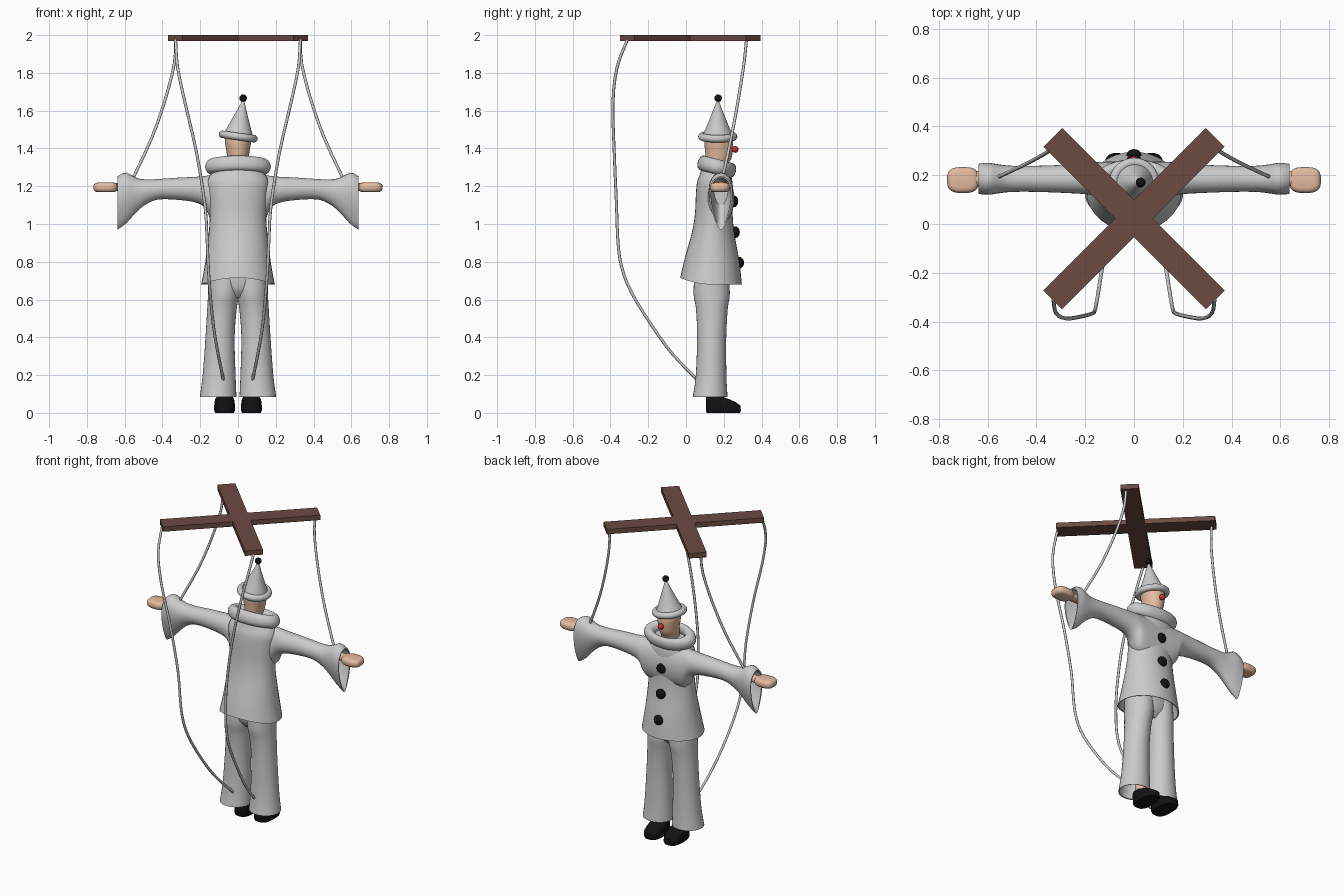
import bpy, bmesh, math
from mathutils import Vector, Matrix

if "Cube" in bpy.data.objects:
    bpy.data.objects.remove(bpy.data.objects["Cube"])


def material(name, rgb):
    m = bpy.data.materials.new(name)
    m.diffuse_color = (*rgb, 1)
    m.use_nodes = True
    m.node_tree.nodes["Principled BSDF"].inputs["Base Color"].default_value = m.diffuse_color
    return m


SKIN = material("skin", (0.78, 0.50, 0.35))
WOOD = material("wood", (0.15, 0.07, 0.055))
BLACK = material("black", (0.006, 0.006, 0.006))
RED = material("red", (0.6, 0.03, 0.03))


def finish(name, bm, mat=None, angle=45):
    bmesh.ops.recalc_face_normals(bm, faces=bm.faces)
    me = bpy.data.meshes.new(name)
    bm.to_mesh(me)
    bm.free()
    me.shade_smooth()
    me.set_sharp_from_angle(angle=math.radians(angle))
    if mat:
        me.materials.append(mat)
    ob = bpy.data.objects.new(name, me)
    bpy.context.collection.objects.link(ob)
    return ob


def refine(rows, steps=3):
    """Catmull-Rom interpolation between rows of numbers."""
    out = []
    for i in range(len(rows) - 1):
        a, b, c, d = (rows[min(max(i + k, 0), len(rows) - 1)] for k in (-1, 0, 1, 2))
        for j in range(steps):
            t = j / steps
            out.append(tuple(0.5 * (2 * q + (r - p) * t + (2 * p - 5 * q + 4 * r - s) * t * t
                                    + (3 * q - p - 3 * r + s) * t ** 3)
                             for p, q, r, s in zip(a, b, c, d)))
    return out + [tuple(rows[-1])]


def loft(name, rings, mat=None, closed=False, angle=45):
    bm = bmesh.new()
    loops = [[bm.verts.new(p) for p in r] for r in rings]
    n = len(loops[0])
    for a, b in list(zip(loops, loops[1:])) + ([(loops[-1], loops[0])] if closed else []):
        for i in range(n):
            j = (i + 1) % n
            bm.faces.new((a[i], a[j], b[j], b[i]))
    if not closed:
        bm.faces.new(loops[0])
        bm.faces.new(loops[-1])
    return finish(name, bm, mat, angle)


def flat_ring(z, cx, cy, rx, ry, lift=0, p=2, n=32):
    """Horizontal ring; lift raises its rear, p squares it off."""
    pts = []
    for i in range(n):
        t = 2 * math.pi * i / n
        c, s = math.cos(t), math.sin(t)
        e = 2 / p
        pts.append((cx + rx * math.copysign(abs(c) ** e, c),
                    cy + ry * math.copysign(abs(s) ** e, s),
                    z + lift * max(0, -s) ** 2))
    return pts


def arm_ring(x, lo, hi, ry, k, n=28):
    """Upright ring across the arm; k narrows its lower end."""
    pts = []
    for i in range(n):
        t = 2 * math.pi * i / n
        pts.append((x, 0.185 + ry * math.cos(t) * (1 + k * math.sin(t)),
                    (lo + hi) / 2 + (hi - lo) / 2 * math.sin(t)))
    return pts


def ball(name, loc, r, mat, squash=1):
    bm = bmesh.new()
    bmesh.ops.create_uvsphere(bm, u_segments=20, v_segments=12, radius=r,
                              matrix=Matrix.Translation(loc) @ Matrix.Diagonal((1, squash, 1, 1)))
    return finish(name, bm, mat)


def string(name, pts):
    cu = bpy.data.curves.new(name, 'CURVE')
    cu.dimensions = '3D'
    cu.bevel_depth = 0.008
    cu.bevel_resolution = 2
    cu.use_fill_caps = True
    pts = refine(pts)
    sp = cu.splines.new('POLY')
    sp.points.add(len(pts) - 1)
    for q, p in zip(sp.points, pts):
        q.co = (*p, 1)
    bpy.context.collection.objects.link(bpy.data.objects.new(name, cu))


# Crossed control bars
for s, nm in ((1, "control_bar_a"), (-1, "control_bar_b")):
    bm = bmesh.new()
    bmesh.ops.create_cube(bm, size=1, matrix=Matrix.Translation((0, 0.022, 1.984))
                          @ Matrix.Rotation(s * math.pi / 4, 4, 'Z')
                          @ Matrix.Diagonal((0.942, 0.108, 0.032, 1)))
    finish(nm, bm, WOOD)

# Coat with a flared hollow hem
coat = refine([(0.68, 0, 0.1325, 0.195, 0.163, 0.035), (0.80, 0, 0.137, 0.173, 0.146, 0.01),
               (0.95, 0, 0.143, 0.155, 0.113, 0), (1.05, 0, 0.147, 0.15, 0.1, 0),
               (1.15, 0, 0.15, 0.157, 0.098, 0), (1.22, 0, 0.152, 0.162, 0.094, 0),
               (1.26, 0, 0.155, 0.145, 0.083, 0), (1.30, 0, 0.155, 0.11, 0.07, 0)])
fold = [(0.80, 0, 0.137, 0.158, 0.13, 0.01), (0.682, 0, 0.1325, 0.188, 0.156, 0.035)]
loft("coat", [flat_ring(*r) for r in fold + coat])

# Ruff collar, tipped forward
ring = []
for i in range(16):
    a = 2 * math.pi * i / 16
    ring.append(flat_ring(0.04 * math.sin(a), 0, 0, 0.137 + 0.037 * math.cos(a),
                          0.08 + 0.024 * math.cos(a), n=40))
collar = loft("ruff_collar", ring, closed=True)
collar.location = (0, 0.163, 1.303)
collar.rotation_euler = (math.radians(-15), 0, 0)

# Head and nose
loft("head", [flat_ring(*r) for r in refine([
    (1.24, 0, 0.155, 0.055, 0.055), (1.31, 0, 0.16, 0.052, 0.058), (1.345, 0, 0.172, 0.055, 0.068),
    (1.40, 0, 0.174, 0.064, 0.074), (1.44, 0, 0.172, 0.069, 0.075), (1.49, 0, 0.17, 0.06, 0.06)])], SKIN)
ball("nose", (0, 0.26, 1.395), 0.018, RED)

# Leaning hat: cone, rolled brim and pompom
tilt = (0, math.radians(8), 0)
cone = loft("hat_cone", [flat_ring(z, 0, 0, r, r) for z, r in refine(
    [(0, 0.084), (0.06, 0.058), (0.13, 0.03), (0.19, 0.007)])])
brim = loft("hat_brim", [flat_ring(0.02 * math.sin(a), 0, 0, *[0.084 + 0.02 * math.cos(a)] * 2)
                         for a in [2 * math.pi * i / 14 for i in range(14)]], closed=True)
for ob, z in ((cone, 1.46), (brim, 1.463)):
    ob.location = (0.001, 0.168, z)
    ob.rotation_euler = tilt
ball("hat_pompom", (0.027, 0.17, 1.666), 0.02, BLACK)

# Coat buttons
for i, (y, z) in enumerate(((0.252, 1.12), (0.26, 0.957), (0.282, 0.795))):
    ball(f"button_{i + 1}", (0, y, z), 0.031, BLACK, 0.8)

# Trouser seat
loft("trouser_seat", [flat_ring(*r) for r in refine([
    (0.61, 0, 0.137, 0.06, 0.05), (0.65, 0, 0.137, 0.12, 0.08),
    (0.70, 0, 0.137, 0.15, 0.09), (0.76, 0, 0.137, 0.15, 0.092)])])

for s, side in ((-1, "left"), (1, "right")):
    # Sleeve ending in a drooping open cuff
    sleeve = refine([(0, 1.0, 1.262, 0.07, 0), (0.13, 1.01, 1.26, 0.07, 0), (0.17, 1.08, 1.255, 0.066, 0),
                     (0.22, 1.113, 1.25, 0.061, 0), (0.32, 1.128, 1.245, 0.056, 0),
                     (0.42, 1.13, 1.238, 0.053, 0), (0.48, 1.108, 1.236, 0.053, 0.1),
                     (0.53, 1.07, 1.242, 0.055, 0.2), (0.59, 1.005, 1.272, 0.062, 0.35)])
    sleeve += [(0.615, 0.985, 1.268, 0.061, 0.38), (0.638, 0.97, 1.252, 0.058, 0.4),
               (0.636, 0.98, 1.245, 0.051, 0.4), (0.59, 1.03, 1.24, 0.046, 0.35),
               (0.54, 1.10, 1.225, 0.036, 0.2)]
    loft(side + "_sleeve", [arm_ring(s * r[0], *r[1:]) for r in sleeve])

    # Mitten hand and wrist
    hand = []
    for i in range(9):
        a = math.pi * (i - 4) / 9
        c = math.cos(a) ** 0.5
        hand.append(flat_ring(1.194 + 0.026 * math.sin(a), s * 0.701, 0.18,
                              0.025 + 0.04 * c, 0.018 + 0.035 * c, p=3))
    loft(side + "_hand", hand, SKIN, angle=60)
    loft(side + "_wrist", [arm_ring(s * x, 1.174, 1.216, 0.032, 0) for x in (0.52, 0.66)], SKIN)

    # Trouser leg, hollow at the hem
    leg = refine([(0.085, s * 0.105, 0.128, 0.097, 0.092), (0.20, s * 0.1, 0.133, 0.087, 0.081),
                  (0.40, s * 0.095, 0.136, 0.077, 0.077), (0.55, s * 0.085, 0.137, 0.078, 0.084),
                  (0.63, s * 0.0765, 0.136, 0.082, 0.096), (0.75, s * 0.072, 0.136, 0.083, 0.09)])
    inner = [(0.22, s * 0.1, 0.133, 0.076, 0.07), (0.087, s * 0.105, 0.128, 0.09, 0.085)]
    loft(side + "_trouser_leg", [flat_ring(*r) for r in inner + leg])
    loft(side + "_ankle", [flat_ring(z, s * 0.072, 0.145, 0.032, 0.035) for z in (0.06, 0.24)], SKIN)

    # Shoe
    loft(side + "_shoe", [flat_ring(*r, p=2.8) for r in (
        (0, s * 0.071, 0.198, 0.05, 0.088), (0.012, s * 0.071, 0.198, 0.055, 0.093),
        (0.04, s * 0.071, 0.196, 0.055, 0.091), (0.058, s * 0.071, 0.183, 0.053, 0.078),
        (0.074, s * 0.071, 0.165, 0.05, 0.06), (0.086, s * 0.071, 0.15, 0.042, 0.043))], BLACK)

    # Strings from the bar ends to cuff and leg
    string(side + "_arm_string", [(s * x, y, z) for x, y, z in (
        (0.33, 0.32, 1.975), (0.337, 0.307, 1.85), (0.385, 0.277, 1.66),
        (0.455, 0.24, 1.46), (0.552, 0.195, 1.25))])
    string(side + "_leg_string", [(s * x, y, z) for x, y, z in (
        (0.33, -0.31, 1.975), (0.32, -0.365, 1.83), (0.28, -0.387, 1.64), (0.22, -0.38, 1.38),
        (0.175, -0.368, 1.1), (0.163, -0.36, 0.9), (0.157, -0.34, 0.77), (0.148, -0.29, 0.64),
        (0.13, -0.18, 0.46), (0.105, -0.07, 0.31), (0.077, 0.06, 0.175))])
